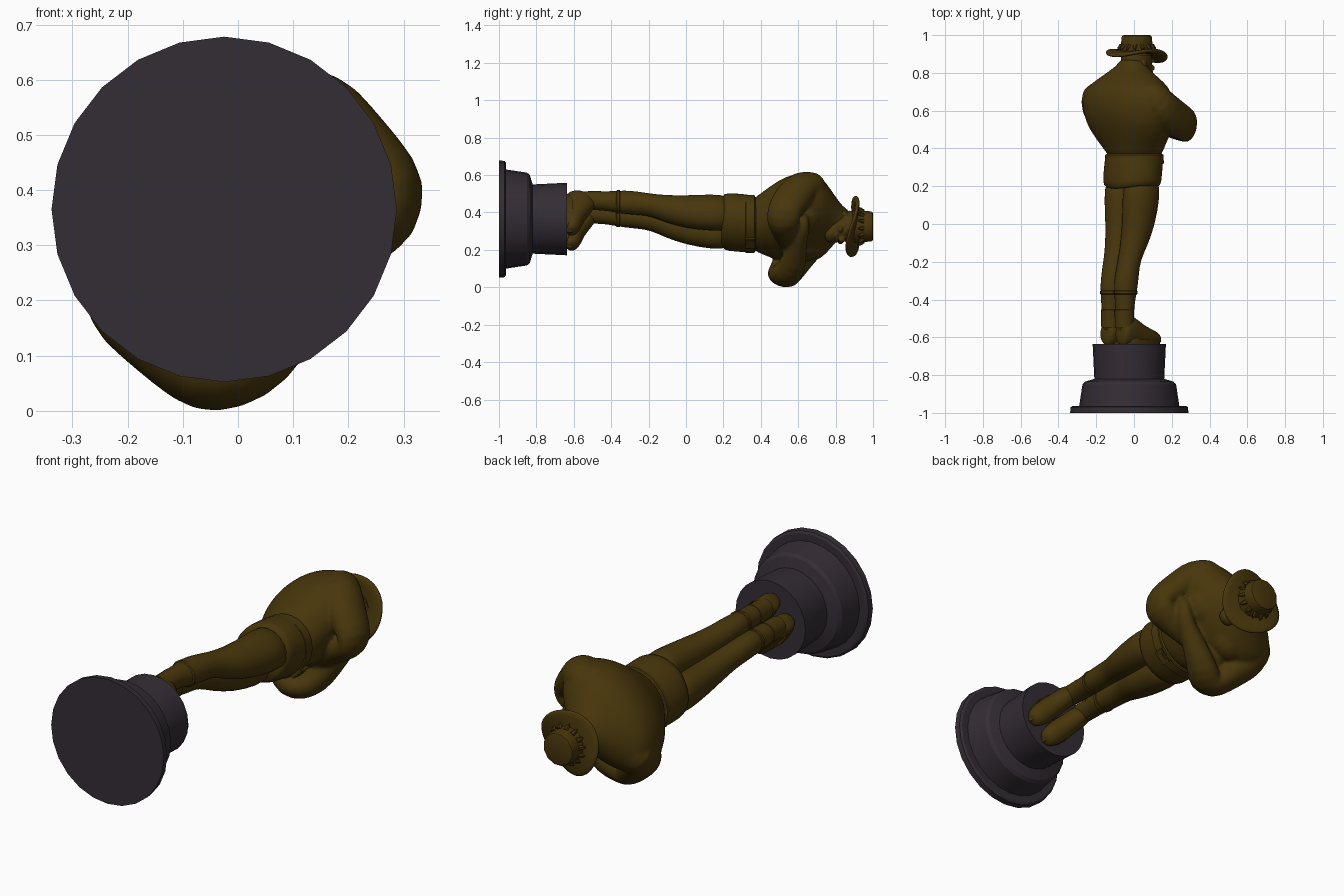
import bpy, bmesh, math
from mathutils import Matrix, Vector

if "Cube" in bpy.data.objects:
    bpy.data.objects.remove(bpy.data.objects["Cube"])


def material(name, rgb):
    m = bpy.data.materials.new(name)
    m.use_nodes = True
    m.diffuse_color = (*rgb, 1)
    m.node_tree.nodes["Principled BSDF"].inputs["Base Color"].default_value = (*rgb, 1)
    return m


GOLD = material("dark gold", (0.064, 0.037, 0.0035))
STONE = material("plum grey", (0.034, 0.026, 0.035))

# The upright figure is laid on its back along +y, turned 45 degrees
C = math.sqrt(0.5)
LAY = Matrix(((-C, -C, 0, -0.025), (0, 0, 1, -1), (-C, C, 0, 0.365), (0, 0, 0, 1)))
X, Y, Z = Vector((1, 0, 0)), Vector((0, 1, 0)), Vector((0, 0, 1))


def select(obs):
    bpy.ops.object.select_all(action='DESELECT')
    for ob in obs:
        ob.select_set(True)
    bpy.context.view_layer.objects.active = obs[0]


def finish(name, bm, mat, subdiv=0, angle=40):
    bmesh.ops.recalc_face_normals(bm, faces=bm.faces)
    me = bpy.data.meshes.new(name)
    bm.to_mesh(me)
    bm.free()
    me.transform(LAY)
    me.materials.append(mat)
    ob = bpy.data.objects.new(name, me)
    bpy.context.collection.objects.link(ob)
    select([ob])
    if subdiv:
        mod = ob.modifiers.new("smooth", 'SUBSURF')
        mod.levels = mod.render_levels = subdiv
        bpy.ops.object.shade_smooth()
    else:
        bpy.ops.object.shade_smooth_by_angle(angle=math.radians(angle))
    return ob


def loft(name, rings, mat=GOLD, sides=16, frame=(X, Y), subdiv=1, warp=None, angle=40):
    """Skin elliptical rings (x, y, z, a, b); frame None follows the path."""
    bm = bmesh.new()
    loops = []
    pts = [Vector(r[:3]) for r in rings]
    for i, (p, r) in enumerate(zip(pts, rings)):
        if frame:
            u, v = frame
        else:
            t = (pts[min(i + 1, len(pts) - 1)] - pts[max(i - 1, 0)]).normalized()
            u = t.cross(Z if abs(t.z) < 0.97 else Y).normalized()
            v = t.cross(u)
        ring = []
        for k in range(sides):
            a = math.tau * k / sides
            co = p + u * r[3] * math.cos(a) + v * r[4] * math.sin(a)
            ring.append(bm.verts.new(warp(co) if warp else co))
        loops.append(ring)
    for lo, hi in zip(loops, loops[1:]):
        for k in range(sides):
            n = (k + 1) % sides
            bm.faces.new((lo[k], lo[n], hi[n], hi[k]))
    bm.faces.new(loops[0])
    bm.faces.new(loops[-1])
    return finish(name, bm, mat, subdiv, angle)


def block(name, centre, size, bevel):
    bm = bmesh.new()
    bmesh.ops.create_cube(bm, size=1)
    bmesh.ops.scale(bm, vec=size, verts=bm.verts)
    bmesh.ops.bevel(bm, geom=bm.edges[:], offset=bevel, segments=2, affect='EDGES')
    bmesh.ops.translate(bm, vec=centre, verts=bm.verts)
    finish(name, bm, GOLD)


def blob(name, centre, size):
    bm = bmesh.new()
    bmesh.ops.create_uvsphere(bm, u_segments=14, v_segments=8, radius=1)
    bmesh.ops.scale(bm, vec=size, verts=bm.verts)
    bmesh.ops.translate(bm, vec=centre, verts=bm.verts)
    return finish(name, bm, GOLD, angle=80)


def fuse(name, obs, voxel, repeat):
    """Melt overlapping parts into one smooth skin."""
    select(obs)
    bpy.ops.object.convert(target='MESH')
    bpy.ops.object.join()
    ob = bpy.context.view_layer.objects.active
    ob.name = name
    mod = ob.modifiers.new("skin", 'REMESH')
    mod.mode, mod.voxel_size, mod.use_smooth_shade = 'VOXEL', voxel, True
    mod = ob.modifiers.new("relax", 'SMOOTH')
    mod.factor, mod.iterations = 0.5, repeat


# Stepped pedestal
profile = [(0, .313), (.03, .311), (.037, .3), (.037, .265), (.15, .248),
           (.165, .235), (.18, .185), (.365, .194)]
loft("pedestal", [(0, 0, h, r, r) for h, r in profile], STONE, 24,
     ((X + Y) * C, (Y - X) * C), 0, angle=20)

# Legs, boots and cuffs
for s, side in ((1, "left"), (-1, "right")):
    loft(side + "_leg", [(s * x, y, z, a, b) for x, y, z, a, b in (
        (.053, .08, .40, .052, .052), (.051, .09, .53, .05, .048),
        (.051, .08, .62, .055, .06), (.051, .077, .67, .06, .069),
        (.052, .068, .74, .062, .066), (.054, .054, .81, .062, .06),
        (.057, .02, .89, .071, .078), (.062, -.008, 1.0, .084, .095),
        (.069, -.02, 1.14, .092, .11), (.07, -.025, 1.25, .085, .108))])
    loft(side + "_sole", [(s * .059, -.02, h, .058, r) for h, r in
                          ((.363, .137), (.385, .14), (.392, .136))], subdiv=0)
    loft(side + "_boot", [(s * .057, y, z, a, b) for y, z, a, b in (
        (.125, .41, .035, .035), (.115, .425, .05, .075), (.06, .435, .055, .092),
        (.01, .42, .054, .078), (-.05, .405, .057, .055), (-.11, .398, .054, .044),
        (-.145, .39, .042, .035), (-.156, .385, .025, .02))], frame=(X, Z))
    loft(side + "_boot_top", [(s * .051, .088, h, r, r) for h, r in
                              ((.45, .05), (.53, .051), (.545, .052), (.55, .046))], subdiv=0)
    loft(side + "_sock_cuff", [(s * .051, .079, h, r, r + .007) for h, r in
                               ((.625, .053), (.632, .06), (.645, .06), (.65, .053))], subdiv=0)

# Shorts with a slanted hem, belt and buckle
loft("shorts", [(0, -.02, 1.185, .14, .11), (0, -.02, 1.18, .168, .139),
                (0, -.025, 1.26, .17, .144), (0, -.037, 1.355, .167, .144),
                (0, -.04, 1.375, .162, .14), (0, -.04, 1.38, .13, .11)], sides=24,
     warp=lambda c: c + Z * (.02 * abs(c.x) / .16 if c.z < 1.2 else 0))
loft("belt", [(0, -.038, h, r, r - .024) for h, r in
              ((1.318, .16), (1.32, .168), (1.366, .167), (1.369, .158))], sides=32, subdiv=0)
block("belt_buckle", (0, -.18, 1.342), (.075, .022, .054), .004)
block("belt_buckle_plate", (0, -.191, 1.342), (.045, .008, .028), .002)

# Torso, chest and neck
body = [loft("torso", [(0, y, z, a, b) for y, z, a, b in (
    (-.04, 1.35, .15, .13), (-.038, 1.38, .16, .138), (-.022, 1.45, .225, .158),
    (-.002, 1.53, .275, .178), (.008, 1.61, .29, .185), (.012, 1.68, .288, .176),
    (.01, 1.73, .265, .15), (.002, 1.775, .19, .115), (-.01, 1.82, .108, .088),
    (-.025, 1.85, .074, .076), (-.035, 1.88, .07, .072))], sides=24)]

# Crossed arms: the left forearm rests above and outside the right one
for s, side, lift, out in ((1, "left", .025, -.025), (-1, "right", -.015, .015)):
    body.append(blob(side + "_chest", (s * .09, -.1, 1.65), (.11, .07, .075)))
    body.append(loft(side + "_arm", [(s * x, y, z, a, b) for x, y, z, a, b in (
        (.15, .04, 1.71, .06, .06), (.212, .035, 1.675, .096, .096),
        (.234, .005, 1.62, .098, .102), (.24, -.06, 1.58, .083, .102),
        (.244, -.13, 1.545, .073, .1), (.24, -.195, 1.52, .07, .092),
        (.205, -.225, 1.52, .064, .09), (.14, -.215 + out, 1.54 + lift, .066, .08),
        (.04, -.2 + out, 1.56 + lift, .058, .062), (-.05, -.19 + out, 1.575 + lift, .045, .048),
        (-.1, -.182 + out, 1.585 + lift, .042, .048), (-.15, -.165 + out, 1.6 + lift, .036, .042),
        (-.19, -.14, 1.605 + lift, .02, .02))], frame=None))
fuse("torso_and_arms", body, .009, 6)

# Head and face
face = [loft("head", [(0, y, z, a, b) for y, z, a, b in (
    (-.1, 1.748, .03, .034), (-.088, 1.762, .05, .056), (-.07, 1.79, .067, .076),
    (-.058, 1.83, .077, .088), (-.053, 1.87, .08, .092), (-.05, 1.92, .077, .086))]),
    blob("beard", (0, -.13, 1.775), (.042, .028, .034)),
    blob("moustache", (0, -.145, 1.806), (.034, .014, .009)),
    blob("nose", (0, -.15, 1.834), (.013, .021, .018))]
for s, side in ((1, "left"), (-1, "right")):
    face += [blob(side + "_ear", (s * .079, -.035, 1.838), (.01, .02, .027)),
             blob(side + "_brow", (s * .03, -.136, 1.864), (.028, .01, .01)),
             blob(side + "_cheek", (s * .04, -.119, 1.826), (.026, .02, .017))]
fuse("head_and_face", face, .004, 3)

# Hat with a drooping front brim and a ring of teeth
HY = -.056


def tilt(c):
    d = c.y - HY
    return c + Z * (.1 * d - .6 * d * d + 1.1 * c.x * c.x)


loft("hat_brim", [(0, HY, z, r, r) for z, r in (
    (1.895, .07), (1.888, .11), (1.878, .155), (1.887, .168), (1.9, .163),
    (1.908, .12), (1.915, .07))], sides=24, warp=tilt)
loft("hat_crown", [(0, HY, z, r, r) for z, r in (
    (1.89, .09), (1.93, .087), (1.965, .085), (1.985, .084), (1.996, .08), (2, .07))],
    sides=12, subdiv=0)
for k in range(14):
    a = math.tau * k / 14
    d = Vector((math.cos(a), math.sin(a), 0))
    root, tip = Vector((0, HY, 1.946)) + d * .082, Vector((0, HY, 1.92)) + d * .104
    loft("hat_tooth", [(*root, .013, .013), (*root.lerp(tip, .6), .009, .009),
                       (*tip, .002, .002)], sides=6, frame=None, subdiv=0)
